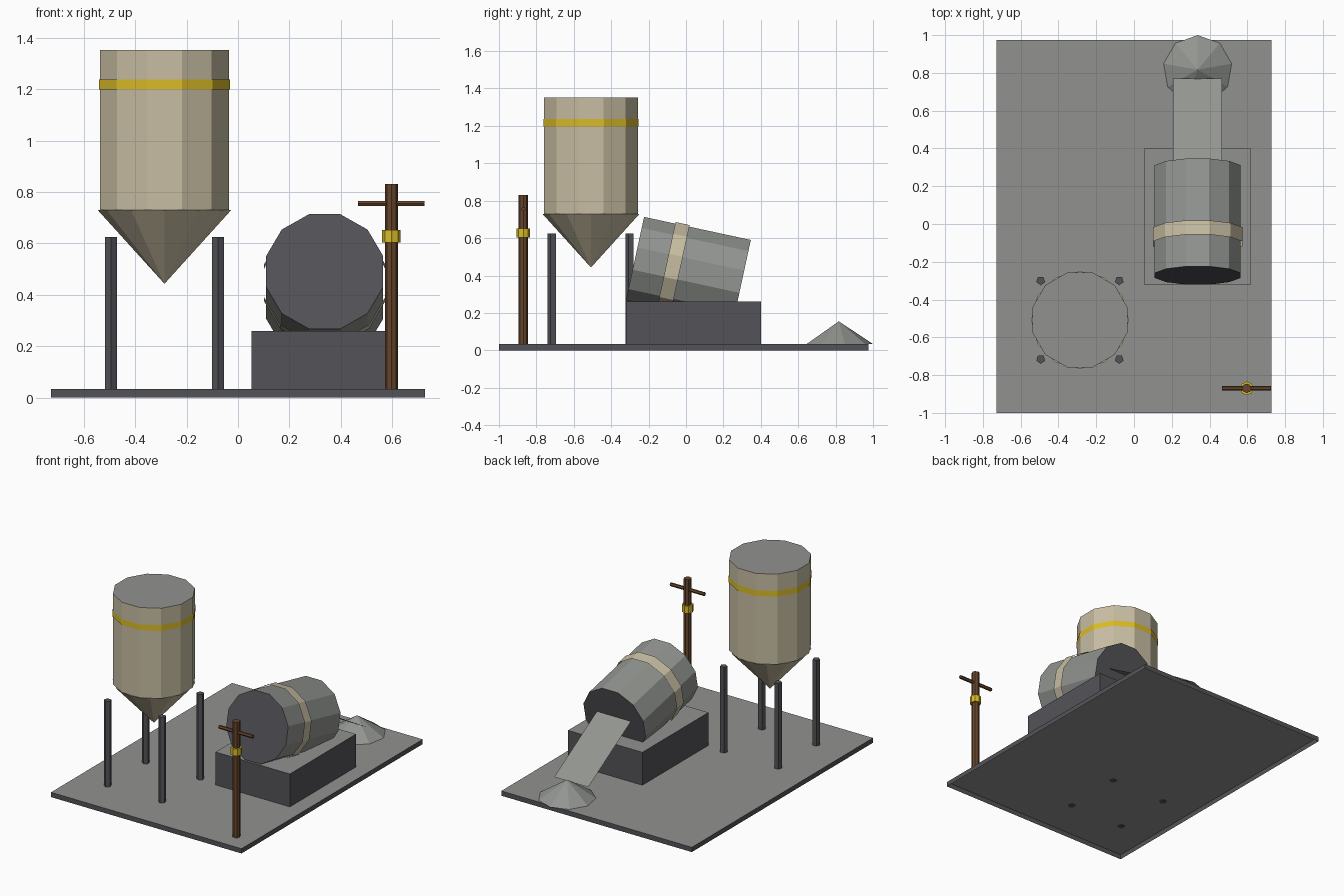
import bpy, bmesh
from math import radians
from mathutils import Matrix, Vector

cube = bpy.data.objects.get("Cube")
if cube:
    bpy.data.objects.remove(cube, do_unlink=True)


def make_material(name, rgb):
    mat = bpy.data.materials.new(name)
    mat.use_nodes = True
    colour = (*rgb, 1.0)
    mat.diffuse_color = colour
    mat.node_tree.nodes["Principled BSDF"].inputs["Base Color"].default_value = colour
    return mat


concrete = make_material("concrete grey", (0.285, 0.285, 0.277))
cement = make_material("cement grey", (0.285, 0.30, 0.278))
dark = make_material("dark steel", (0.088, 0.086, 0.098))
beige = make_material("beige metal", (0.575, 0.51, 0.365))
yellow = make_material("yellow paint", (0.70, 0.50, 0.02))
brown = make_material("brown wood", (0.135, 0.06, 0.024))


def finish(name, bm, matrix, side, cap=None):
    """Flat shaded object; faces along local z take the cap colour."""
    bm.normal_update()
    for face in bm.faces:
        if cap and abs(face.normal.z) > 0.9:
            face.material_index = 1
    bm.transform(matrix)
    mesh = bpy.data.meshes.new(name)
    bm.to_mesh(mesh)
    bm.free()
    mesh.materials.append(side)
    if cap:
        mesh.materials.append(cap)
    obj = bpy.data.objects.new(name, mesh)
    bpy.context.collection.objects.link(obj)
    return obj


def open_box(name, low, high, side, cap):
    """Box without a bottom face."""
    low, high = Vector(low), Vector(high)
    bm = bmesh.new()
    bmesh.ops.create_cube(bm, size=1)
    bm.normal_update()
    bottom = [f for f in bm.faces if f.normal.z < -0.9]
    bmesh.ops.delete(bm, geom=bottom, context="FACES")
    matrix = Matrix.Translation((low + high) / 2) @ Matrix.Diagonal((*(high - low), 1))
    return finish(name, bm, matrix, side, cap)


def prism(name, centre, sides, bottom, top, length, side, cap=None, spin=0, tilt=None,
          closed=True):
    """Cylinder or cone; tilt is a rotation of its local z axis."""
    bm = bmesh.new()
    bmesh.ops.create_cone(bm, cap_ends=closed, segments=sides,
                          radius1=bottom, radius2=top, depth=length)
    bmesh.ops.remove_doubles(bm, verts=bm.verts, dist=1e-5)
    bmesh.ops.recalc_face_normals(bm, faces=bm.faces)
    matrix = Matrix.Translation(centre) @ (tilt or Matrix.Identity(4))
    return finish(name, bm, matrix @ Matrix.Rotation(radians(spin), 4, "Z"), side, cap)


def upright(name, x, y, z0, z1, sides, radius, side, cap=None, spin=0, closed=True):
    return prism(name, (x, y, (z0 + z1) / 2), sides, radius, radius, z1 - z0,
                 side, cap, spin, closed=closed)


# Ground slab, hollow underneath
GROUND = 0.033
open_box("ground_slab", (-0.727, -1, 0), (0.727, 0.975, GROUND), dark, concrete)

# Silo with hopper, band and four legs
sx, sy = -0.286, -0.508
upright("silo_body", sx, sy, 0.729, 1.352, 12, 0.26, beige, concrete, spin=15)
upright("silo_band", sx, sy, 1.198, 1.237, 12, 0.264, yellow, spin=15, closed=False)
prism("silo_hopper", (sx, sy, 0.586), 12, 0, 0.259, 0.286, beige)
for dx, x_name in ((-1, "right"), (1, "left")):
    for dy, y_name in ((-1, "front"), (1, "back")):
        upright(f"silo_leg_{y_name}_{x_name}", sx + dx * 0.208, sy + dy * 0.208,
                0.029, 0.624, 5, 0.0245, dark, spin=180)

# Plinth and tilted mixing drum
open_box("plinth", (0.053, -0.32, GROUND), (0.62, 0.4, 0.26), dark, concrete)
drum_tilt = Matrix.Rotation(radians(-102.2), 4, "X")
drum_centre = Vector((0.337, 0.013, 0.429))
drum_axis = drum_tilt.to_3x3() @ Vector((0, 0, 1))
prism("mixing_drum", drum_centre, 12, 0.236, 0.236, 0.584, cement, dark, 15, drum_tilt)
prism("drum_band", drum_centre - drum_axis * 0.083, 12, 0.245, 0.245, 0.077,
      beige, None, 15, drum_tilt, closed=False)

# Flat chute out of the drum mouth
bm = bmesh.new()
corners = [(0.207, 0.28, 0.41), (0.467, 0.28, 0.41), (0.467, 0.77, 0.12), (0.207, 0.77, 0.12)]
bm.faces.new([bm.verts.new(c) for c in reversed(corners)])
finish("chute", bm, Matrix.Identity(4), cement)

# Heap of material below the chute
prism("heap", (0.337, 0.817, 0.0945), 9, 0.183, 0, 0.121, cement)

# Utility pole with crossarm and band
px, py = 0.597, -0.87
upright("pole", px, py, GROUND + 0.001, 0.831, 8, 0.025, brown)
upright("pole_band", px, py, 0.603, 0.652, 8, 0.036, yellow)
prism("pole_crossarm", (px - 0.001, py, 0.755), 6, 0.012, 0.012, 0.26, brown,
      tilt=Matrix.Rotation(radians(90), 4, "Y"))
